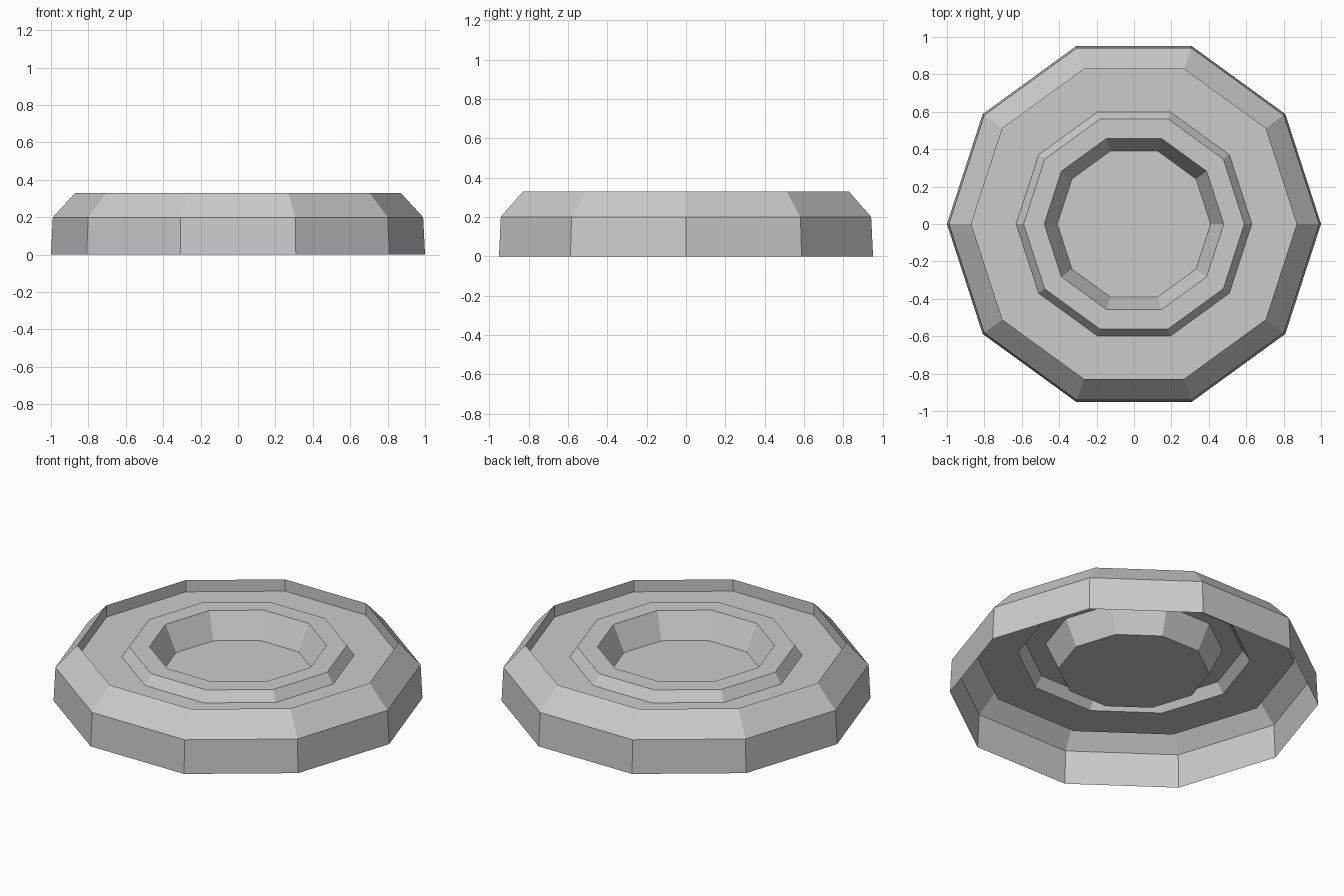
import bpy, bmesh
from math import cos, sin, pi

if "Cube" in bpy.data.objects:
    bpy.data.objects.remove(bpy.data.objects["Cube"])

SIDES = 10


def lathe(name, profile, cap_end=False):
    """Spin a (radius, height) profile into a flat-sided open shell."""
    bm = bmesh.new()
    rings = [[bm.verts.new((r * cos(2 * pi * i / SIDES), r * sin(2 * pi * i / SIDES), z))
              for i in range(SIDES)] for r, z in profile]
    for low, high in zip(rings, rings[1:]):
        for i in range(SIDES):
            j = (i + 1) % SIDES
            bm.faces.new((low[i], low[j], high[j], high[i]))
    if cap_end:
        bm.faces.new(rings[-1])
    mesh = bpy.data.meshes.new(name)
    bm.to_mesh(mesh)
    bm.free()
    obj = bpy.data.objects.new(name, mesh)
    bpy.context.collection.objects.link(obj)
    return obj


# Outer wall, bevelled lip and the short drop inside it
lathe("outer_rim", [(1.0, 0), (0.99, 0.2), (0.87, 0.33), (0.87, 0.26)])

# Recessed deck, raised inner ring and sunken centre dish
lathe("deck_and_dish", [(0.87, 0.26), (0.63, 0.26), (0.59, 0.32),
                        (0.48, 0.32), (0.41, 0.17)], cap_end=True)
